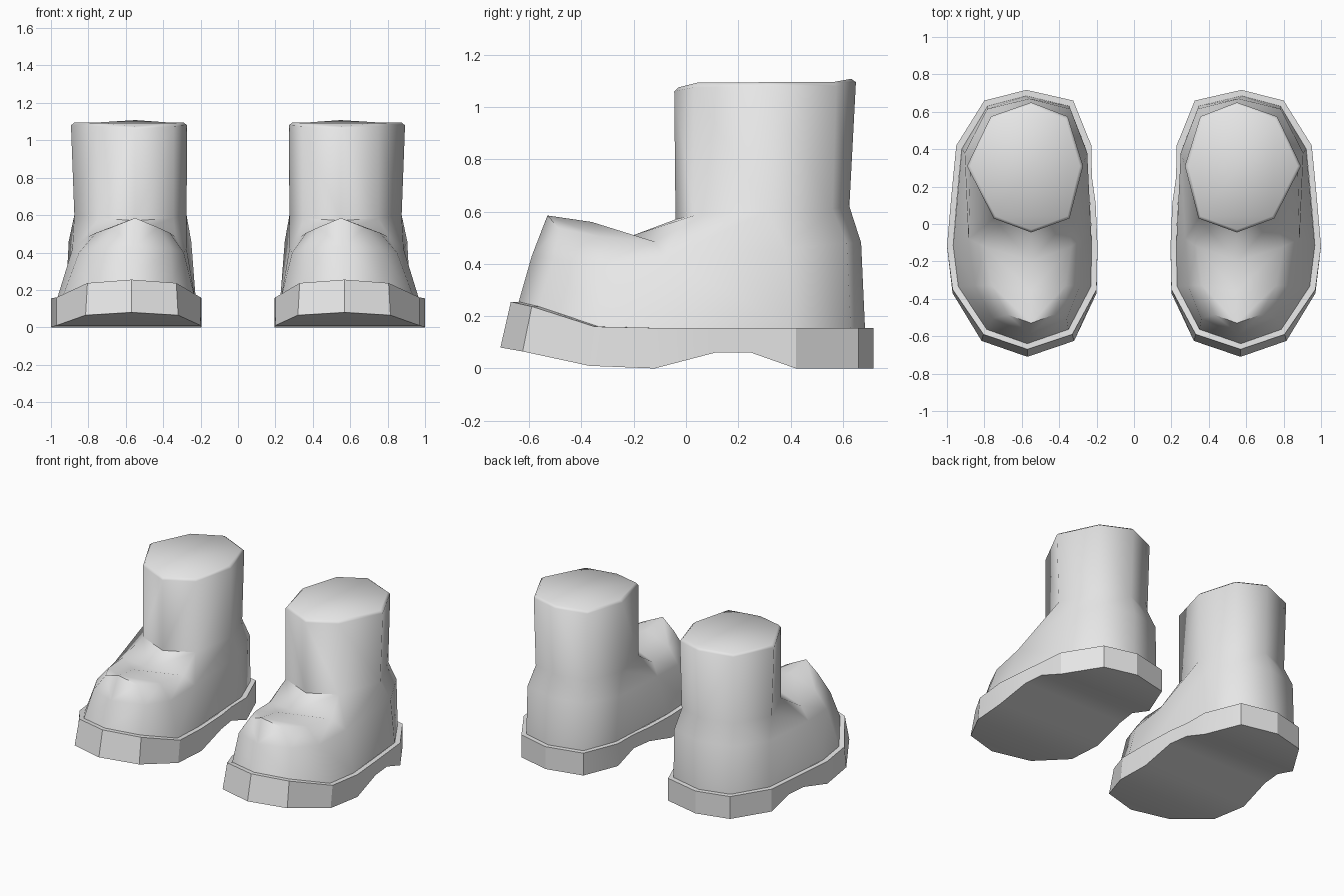
import bpy, bmesh

if "Cube" in bpy.data.objects:
    bpy.data.objects.remove(bpy.data.objects["Cube"])

GREY = bpy.data.materials.new("boot grey")
GREY.diffuse_color = (0.8, 0.8, 0.8, 1.0)
GREY.use_nodes = True
GREY.node_tree.nodes["Principled BSDF"].inputs["Base Color"].default_value = GREY.diffuse_color


def loop(toe, pairs, heel):
    """Closed ring: toe point, inner side to the back, heel, outer side to the front.
    Each pair is (y, z, inner x, outer x)."""
    inner = [(a, y, z) for y, z, a, b in pairs]
    outer = [(b, y, z) for y, z, a, b in reversed(pairs)]
    return [toe] + inner + [heel] + outer


def inset(ring, fx, fy, cx, cy, dz=0.0):
    return [(cx + (x - cx) * fx, cy + (y - cy) * fy, z + dz) for x, y, z in ring]


def add(bm, ring):
    return [bm.verts.new(p) for p in ring]


def bridge(bm, a, b):
    n = len(a)
    for i in range(n):
        j = (i + 1) % n
        bm.faces.new((a[i], a[j], b[j], b[i]))


def finish(bm, name, angle):
    bmesh.ops.recalc_face_normals(bm, faces=bm.faces[:])
    me = bpy.data.meshes.new(name)
    bm.to_mesh(me)
    bm.free()
    me.materials.append(GREY)
    ob = bpy.data.objects.new(name, me)
    bpy.context.collection.objects.link(ob)
    bpy.ops.object.select_all(action='DESELECT')
    ob.select_set(True)
    bpy.context.view_layer.objects.active = ob
    bpy.ops.object.shade_smooth_by_angle(angle=angle)
    # the second boot of the pair
    m = ob.modifiers.new("pair", 'MIRROR')
    m.use_mirror_merge = False


# --- Sole: arched underside, toe turned up, narrow rim on top ---
bottom = loop((.57, -.71, .08),
              [(-.625, .065, .32, .815), (-.37, .01, .20, .97), (-.12, 0, .195, 1.0),
               (.11, .06, .205, .98), (.25, .06, .225, .967), (.42, 0, .228, .95),
               (.66, 0, .325, .80)], (.575, .717, 0))
top = loop((.57, -.67, .255),
           [(-.59, .237, .33, .805), (-.35, .16, .20, .97), (-.12, .155, .195, 1.0),
            (.11, .155, .205, .98), (.25, .155, .225, .967), (.42, .155, .228, .95),
            (.66, .155, .325, .80)], (.575, .717, .155))
rim = inset(top, .92, .955, .585, 0)

bm = bmesh.new()
vb, vt, vr = add(bm, bottom), add(bm, top), add(bm, rim)
bridge(bm, vb, vt)
bridge(bm, vt, vr)
n = len(vb)
bm.faces.new((vb[0], vb[1], vb[-1]))
for i in range(1, n // 2 - 1):
    bm.faces.new((vb[i], vb[i + 1], vb[n - i - 1], vb[n - i]))
bm.faces.new((vb[n // 2 - 1], vb[n // 2], vb[n // 2 + 1]))
finish(bm, "sole", 0.4)

# --- Upper: foot walls, toe cap, instep, shaft and closed top ---
bm = bmesh.new()
# the foot starts on the rim, without the two arch columns on each side
base = [p for i, p in enumerate(rim) if i not in (4, 5, 11, 12)]
mid = loop((.56, -.59, .43),
           [(-.505, .42, .36, .755), (-.33, .40, .29, .85), (-.08, .42, .275, .885),
            (.38, .46, .25, .905), (.615, .48, .34, .785)], (.56, .67, .48))
v0, v1 = add(bm, base), add(bm, mid)
bridge(bm, v0, v1)

# shaft rings: front, front corners, sides, back corners, back
low = loop((.55, -.04, .57), [(.03, .585, .345, .75), (.31, .60, .275, .875),
                              (.56, .61, .36, .76)], (.55, .625, .62))
high = loop((.55, -.045, 1.06), [(.03, 1.075, .345, .75), (.31, 1.08, .272, .893),
                                 (.575, 1.08, .355, .765)], (.55, .65, 1.095))
lip = loop((.55, -.03, 1.075), [(.042, 1.093, .355, .74), (.31, 1.095, .29, .875),
                                (.56, 1.095, .365, .755)], (.55, .632, 1.108))
s0, s1, s2 = add(bm, low), add(bm, high), add(bm, lip)
bridge(bm, s0, s1)
bridge(bm, s1, s2)
bm.faces.new(s2)

# toe cap and instep: centre line with one row on each side
ridge = add(bm, [(.55, -.53, .585), (.55, -.36, .56), (.55, -.20, .51)])
rows = ([(.43, -.485, .535), (.365, -.33, .505), (.335, -.12, .485)],
        [(.675, -.485, .535), (.76, -.33, .505), (.80, -.12, .485)])
for side, row in enumerate(rows):
    def m(i):
        return v1[-i if side else i]

    def s(i):
        return s0[-i if side else i]
    a, b, c = add(bm, row)
    for f in ((m(0), m(1), a, ridge[0]), (m(1), m(2), b, a), (m(2), m(3), c, b),
              (m(3), s(1), c), (m(3), m(4), s(2), s(1)), (m(4), m(5), s(3), s(2)),
              (m(5), m(6), s(4), s(3)), (ridge[0], a, b, ridge[1]),
              (ridge[1], b, c, ridge[2]), (ridge[2], c, s(1), s(0))):
        bm.faces.new(f)
finish(bm, "boot_upper", 1.0)
